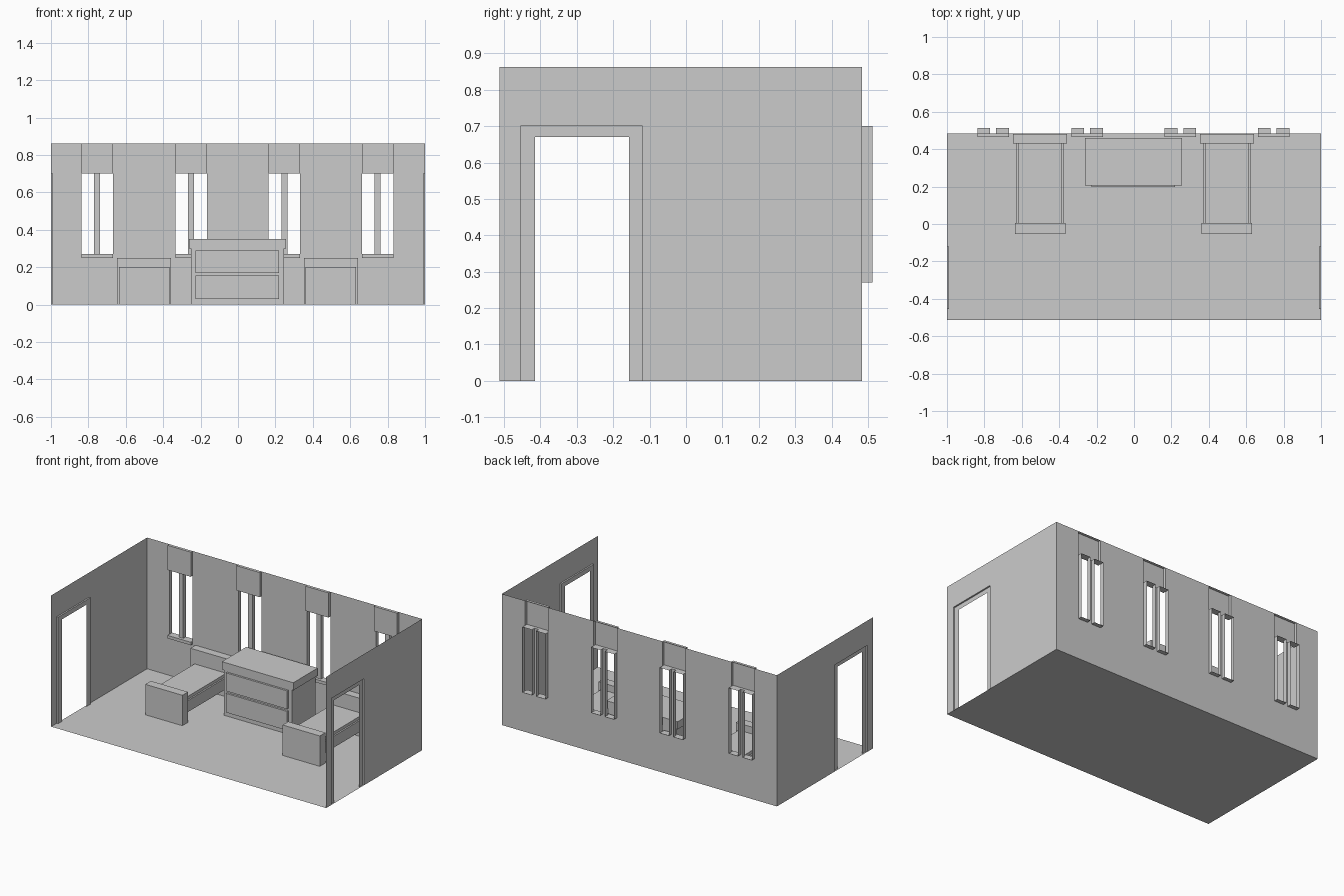
import bpy, bmesh

if "Cube" in bpy.data.objects:
    bpy.data.objects.remove(bpy.data.objects["Cube"])

H = 0.862            # wall height
YF, YB = -0.512, 0.484
YO, YI = 0.512, 0.465  # window reveal outside, blind/sill inside


def make(name, quads):
    """Mesh object from a list of quads."""
    bm = bmesh.new()
    for q in quads:
        bm.faces.new([bm.verts.new(p) for p in q])
    bmesh.ops.remove_doubles(bm, verts=bm.verts, dist=1e-5)
    me = bpy.data.meshes.new(name)
    bm.to_mesh(me)
    bm.free()
    ob = bpy.data.objects.new(name, me)
    bpy.context.collection.objects.link(ob)
    return ob


def box_quads(x0, x1, y0, y1, z0, z1, skip=()):
    f = {
        '-x': [(x0, y1, z0), (x0, y0, z0), (x0, y0, z1), (x0, y1, z1)],
        '+x': [(x1, y0, z0), (x1, y1, z0), (x1, y1, z1), (x1, y0, z1)],
        '-y': [(x0, y0, z0), (x1, y0, z0), (x1, y0, z1), (x0, y0, z1)],
        '+y': [(x1, y1, z0), (x0, y1, z0), (x0, y1, z1), (x1, y1, z1)],
        '-z': [(x0, y1, z0), (x1, y1, z0), (x1, y0, z0), (x0, y0, z0)],
        '+z': [(x0, y0, z1), (x1, y0, z1), (x1, y1, z1), (x0, y1, z1)],
    }
    return [q for k, q in f.items() if k not in skip]


def box(name, *dims, skip=()):
    return make(name, box_quads(*dims, skip=skip))


def sheet(us, vs, holes, point):
    """Grid of quads over cuts us, vs, leaving out cells inside holes."""
    out = []
    for a, b in zip(us, us[1:]):
        for c, d in zip(vs, vs[1:]):
            u, v = (a + b) / 2, (c + d) / 2
            if not any(h[0] < u < h[1] and h[2] < v < h[3] for h in holes):
                out.append([point(a, c), point(b, c), point(b, d), point(a, d)])
    return out


# floor
make("floor", [[(-1, YF, 0), (1, YF, 0), (1, YB, 0), (-1, YB, 0)]])

# back wall with paired window openings
centres = [-0.753, -0.251, 0.248, 0.747]
panes = []
for c in centres:
    panes += [(c - 0.084, c - 0.016, 0.27, 0.70), (c + 0.016, c + 0.084, 0.27, 0.70)]
blinds = [(c - 0.084, c + 0.084, 0.70, H) for c in centres]
cuts = sorted([-1, 1] + [u for p in panes for u in p[:2]])
make("back_wall", sheet(cuts, [0, 0.27, 0.70, H], panes + blinds,
                        lambda u, v: (u, YB, v)))

# window reveals, blind boxes and sills
for i, (x0, x1, z0, z1) in enumerate(panes):
    box(f"window_reveal_{i}", x0, x1, YB, YO, z0, z1, skip=('-y', '+y'))
for i, (x0, x1, z0, z1) in enumerate(blinds):
    box(f"blind_{i}", x0, x1, YI, YB, z0, z1, skip=('+y',))
    box(f"sill_{i}", x0, x1, YI, YB, 0.25, 0.27, skip=('+y',))

# side walls with doorway and recessed door frame
D0, D1, DT = -0.455, -0.12, 0.70
I0, I1, IT = -0.415, -0.157, 0.67
for side, s in (("left", -1), ("right", 1)):
    make(side + "_wall", sheet([YF, D0, D1, YB], [0, DT, H], [(D0, D1, 0, DT)],
                               lambda u, v: (s, u, v)))
    f = s * 0.99
    frame = sheet([D0, I0, I1, D1], [0, IT, DT], [(I0, I1, 0, IT)],
                  lambda u, v: (f, u, v))
    path = [(D0, 0), (D0, DT), (D1, DT), (D1, 0)]
    for a, b in zip(path, path[1:]):
        frame.append([(s, *a), (s, *b), (f, *b), (f, *a)])
    make(side + "_door_frame", frame)

# dresser
box("dresser_body", -0.25, 0.246, 0.21, 0.455, 0, 0.30)
box("dresser_top", -0.262, 0.257, 0.207, 0.46, 0.30, 0.35)
for i, (z0, z1) in enumerate([(0.03, 0.155), (0.17, 0.29)]):
    box(f"drawer_{i}", -0.226, 0.219, 0.197, 0.21, z0, z1)

# two beds
for side, c in (("left", -0.502), ("right", 0.497)):
    box(side + "_headboard", c - 0.145, c + 0.145, 0.43, 0.482, 0, 0.25)
    box(side + "_footboard", c - 0.135, c + 0.135, -0.053, 0.005, 0, 0.20)
    box(side + "_bed_base", c - 0.125, c + 0.125, 0.005, 0.43, 0.06, 0.135)
    box(side + "_mattress", c - 0.115, c + 0.115, 0.005, 0.43, 0.135, 0.155)
